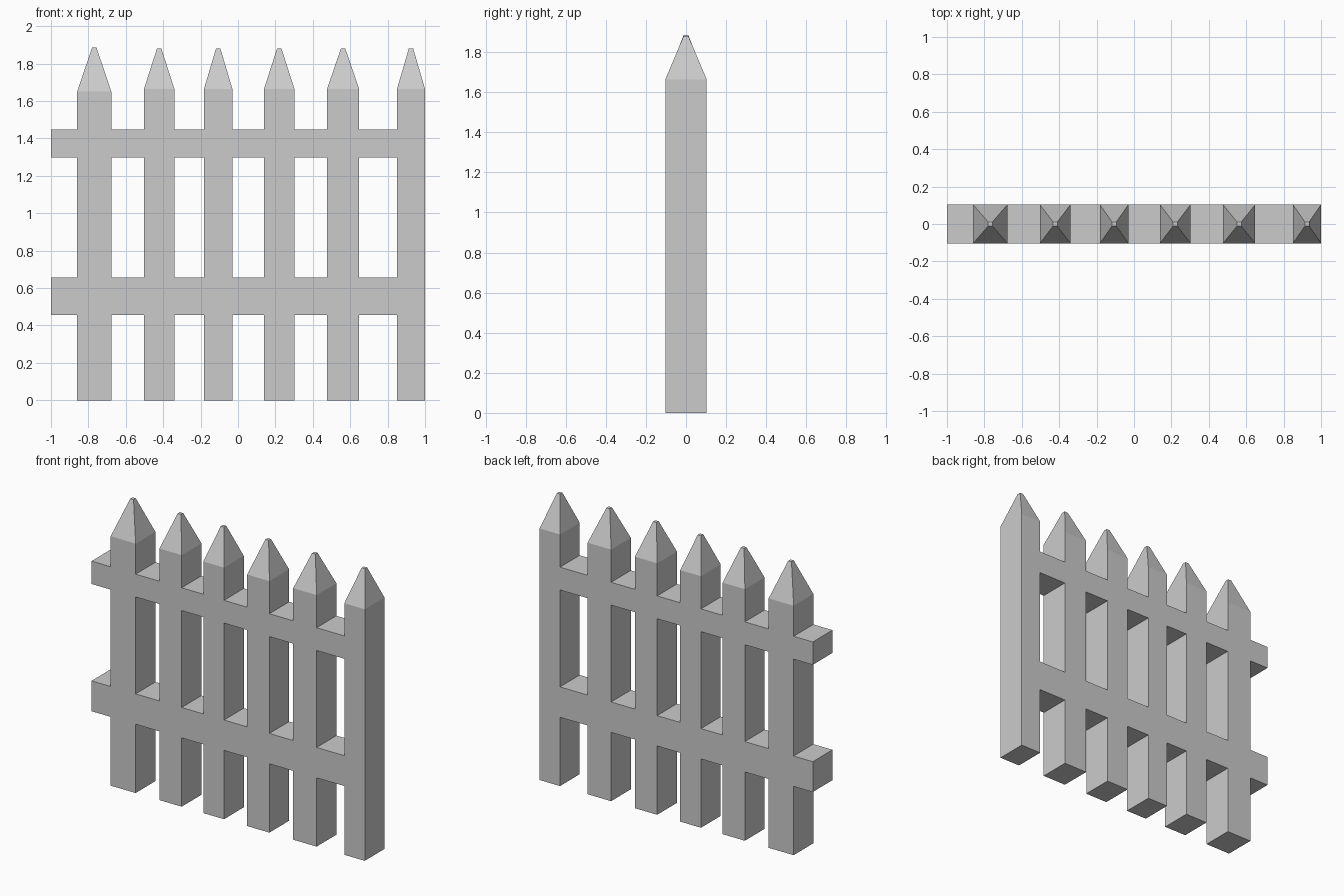
import bpy, bmesh
from mathutils import Vector

if "Cube" in bpy.data.objects:
    bpy.data.objects.remove(bpy.data.objects["Cube"])

DEPTH = 0.103
TIP = 0.012   # half width of the blunt tip
# pickets: left, right, shoulder height, tip height
PICKETS = [(-0.86, -0.677, 1.65, 1.885), (-0.503, -0.34, 1.664, 1.88),
           (-0.182, -0.03, 1.664, 1.88), (0.139, 0.302, 1.664, 1.88),
           (0.476, 0.648, 1.664, 1.88), (0.85, 1.0, 1.664, 1.88)]
RAILS = [(0.455, 0.656), (1.297, 1.448)]

bm = bmesh.new()


def panel(x0, x1, z0, z1):
    """One front-facing rectangle of the fence."""
    return bm.faces.new([bm.verts.new((x, -DEPTH, z)) for x, z in
                         ((x0, z0), (x1, z0), (x1, z1), (x0, z1))])


# picket fronts, split at the rail heights
for x0, x1, shoulder, top in PICKETS:
    levels = [0] + [z for rail in RAILS for z in rail] + [shoulder]
    for z0, z1 in zip(levels, levels[1:]):
        panel(x0, x1, z0, z1)

# rail fronts, filling the gaps between pickets
left = -1.0
for x0, x1, shoulder, top in PICKETS:
    for z0, z1 in RAILS:
        panel(left, x0, z0, z1)
    left = x1

# weld into one silhouette and give it thickness
bmesh.ops.remove_doubles(bm, verts=bm.verts[:], dist=0.0005)
res = bmesh.ops.extrude_face_region(bm, geom=bm.faces[:])
moved = [g for g in res["geom"] if isinstance(g, bmesh.types.BMVert)]
bmesh.ops.translate(bm, verts=moved, vec=(0, 2 * DEPTH, 0))
bmesh.ops.recalc_face_normals(bm, faces=bm.faces[:])

# pyramid points on the pickets
for x0, x1, shoulder, top in PICKETS:
    cx = (x0 + x1) / 2
    face = next(f for f in bm.faces if (f.calc_center_median()
                - Vector((cx, 0, shoulder))).length < 0.001)
    new = bmesh.ops.extrude_discrete_faces(bm, faces=[face])["faces"][0]
    for v in new.verts:
        v.co = (cx + (TIP if v.co.x > cx else -TIP),
                TIP if v.co.y > 0 else -TIP, top)

bmesh.ops.remove_doubles(bm, verts=bm.verts[:], dist=0.0005)
bmesh.ops.recalc_face_normals(bm, faces=bm.faces[:])

mesh = bpy.data.meshes.new("picket_fence")
bm.to_mesh(mesh)
bm.free()
bpy.context.collection.objects.link(bpy.data.objects.new("picket_fence", mesh))
